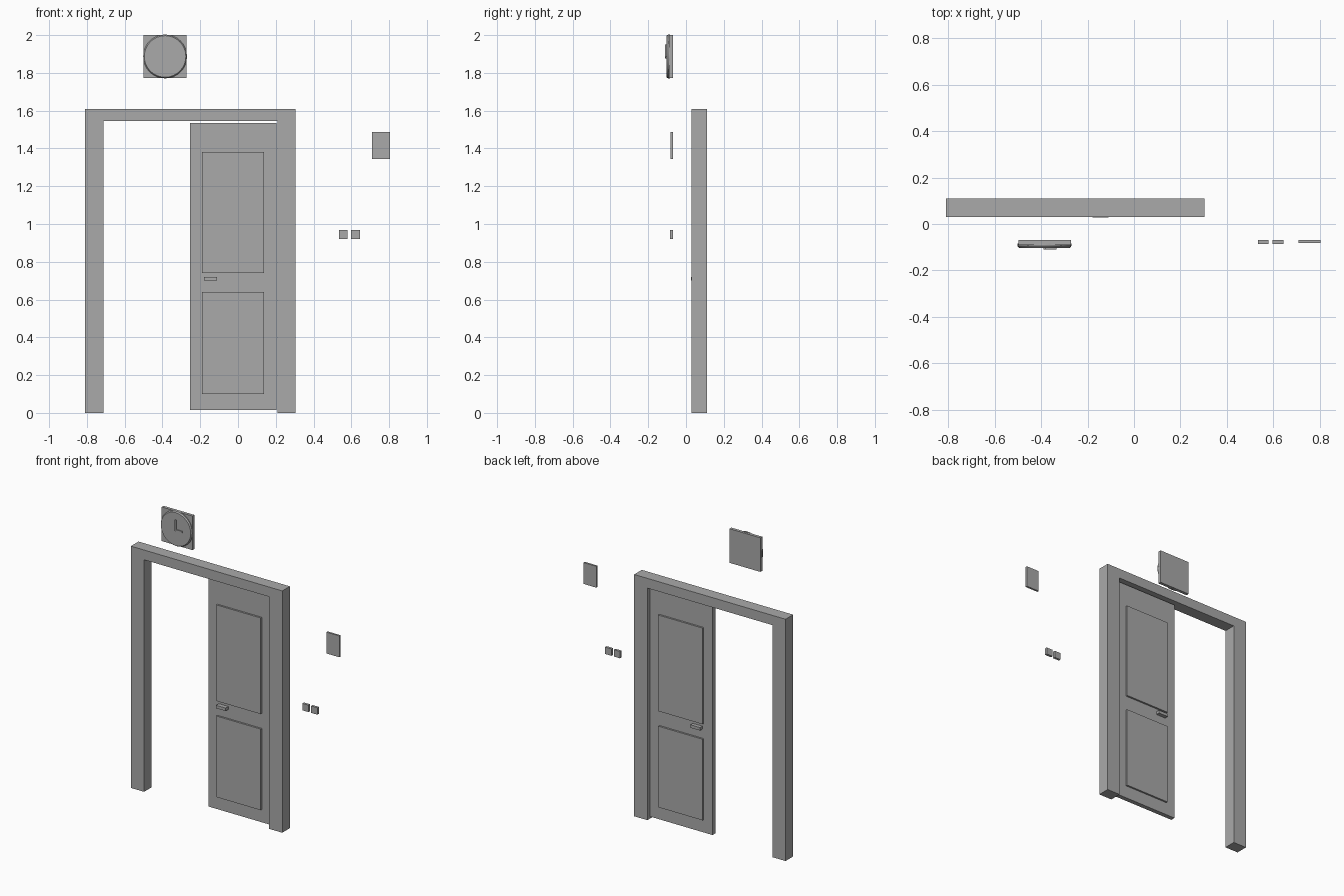
import bpy, bmesh, math

if "Cube" in bpy.data.objects:
    bpy.data.objects.remove(bpy.data.objects["Cube"])

grey = bpy.data.materials.new("plain grey")
grey.diffuse_color = (0.4, 0.4, 0.4, 1)
grey.use_nodes = True
grey.node_tree.nodes["Principled BSDF"].inputs["Base Color"].default_value = grey.diffuse_color


def finish(name, bm):
    bmesh.ops.recalc_face_normals(bm, faces=bm.faces)
    mesh = bpy.data.meshes.new(name)
    bm.to_mesh(mesh)
    bm.free()
    mesh.materials.append(grey)
    obj = bpy.data.objects.new(name, mesh)
    bpy.context.collection.objects.link(obj)
    return obj


def box(name, x, y, z):
    """Box from (min, max) pairs on each axis."""
    bm = bmesh.new()
    bmesh.ops.create_cube(bm, size=1)
    for v in bm.verts:
        v.co = [(r[0] + r[1]) / 2 + c * (r[1] - r[0]) for c, r in zip(v.co, (x, y, z))]
    return finish(name, bm)


def prism(name, outline, y):
    """Extrude an x-z outline between two y values."""
    bm = bmesh.new()
    face = bm.faces.new([bm.verts.new((px, y[0], pz)) for px, pz in outline])
    ext = bmesh.ops.extrude_face_region(bm, geom=[face])["geom"]
    verts = [e for e in ext if isinstance(e, bmesh.types.BMVert)]
    bmesh.ops.translate(bm, verts=verts, vec=(0, y[1] - y[0], 0))
    return finish(name, bm)


def turned(name, cx, cz, profile, steps=32):
    """Stack of rings (radius, y) around a y axis, capped at both ends."""
    bm = bmesh.new()
    rings = []
    for r, y in profile:
        angles = [2 * math.pi * i / steps for i in range(steps)]
        rings.append([bm.verts.new((cx + r * math.cos(a), y, cz + r * math.sin(a)))
                      for a in angles])
    for a, b in zip(rings, rings[1:]):
        for i in range(steps):
            j = (i + 1) % steps
            bm.faces.new((a[i], a[j], b[j], b[i]))
    bm.faces.new(rings[0])
    bm.faces.new(rings[-1])
    return finish(name, bm)


# Door frame: one upside-down U
prism("door_frame", [(-0.81, 0), (-0.81, 1.61), (0.305, 1.61), (0.305, 0),
                     (0.208, 0), (0.208, 1.545), (-0.713, 1.545), (-0.713, 0)],
      (0.03, 0.11))

# Sliding door leaf with raised panels and a handle on both sides
box("door_leaf", (-0.255, 0.204), (0.055, 0.085), (0.015, 1.535))
for side, y in (("front", (0.043, 0.056)), ("back", (0.084, 0.097))):
    box(side + "_upper_panel", (-0.19, 0.137), y, (0.74, 1.38))
    box(side + "_lower_panel", (-0.19, 0.137), y, (0.10, 0.64))
box("front_handle", (-0.18, -0.11), (0.027, 0.056), (0.70, 0.72))
box("back_handle", (-0.18, -0.11), (0.084, 0.11), (0.70, 0.72))

# Wall clock: square backing, round case with bevelled rim, two hands
box("clock_backing", (-0.499, -0.272), (-0.09, -0.07), (1.773, 2.0))
case = turned("clock_case", -0.386, 1.887,
              [(0.116, -0.084), (0.116, -0.095), (0.11, -0.103)])
bpy.context.view_layer.objects.active = case
case.select_set(True)
bpy.ops.object.shade_smooth_by_angle()
box("clock_minute_hand", (-0.391, -0.381), (-0.11, -0.102), (1.877, 1.95))
box("clock_hour_hand", (-0.381, -0.335), (-0.109, -0.102), (1.877, 1.887))

# Wall switches and wall plate
for i, x in enumerate(((0.535, 0.58), (0.598, 0.645))):
    box("switch_%d" % (i + 1), x, (-0.086, -0.07), (0.921, 0.967))
box("wall_plate", (0.71, 0.805), (-0.083, -0.07), (1.345, 1.487))
